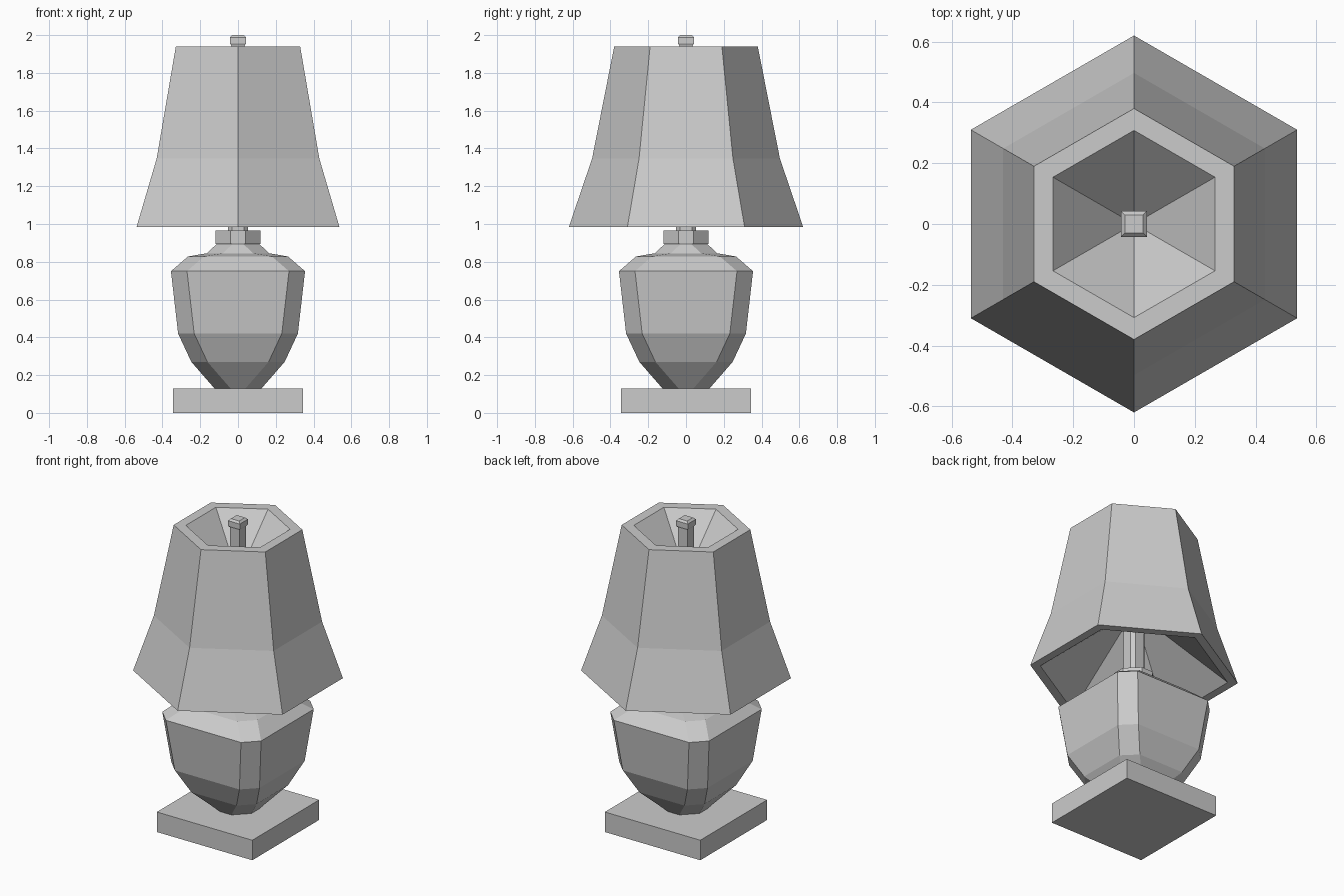
import bpy, bmesh, math

if "Cube" in bpy.data.objects:
    bpy.data.objects.remove(bpy.data.objects["Cube"])


def loft(name, rings, closed=False):
    """Skin a stack of equal-length rings; cap the ends or join last to first."""
    bm = bmesh.new()
    vs = [[bm.verts.new(p) for p in ring] for ring in rings]
    n = len(vs[0])
    pairs = list(zip(vs, vs[1:]))
    if closed:
        pairs.append((vs[-1], vs[0]))
    else:
        bm.faces.new(vs[0][::-1])
        bm.faces.new(vs[-1])
    for a, b in pairs:
        for i in range(n):
            j = (i + 1) % n
            bm.faces.new((a[i], a[j], b[j], b[i]))
    bmesh.ops.recalc_face_normals(bm, faces=bm.faces)
    me = bpy.data.meshes.new(name)
    bm.to_mesh(me)
    bm.free()
    ob = bpy.data.objects.new(name, me)
    bpy.context.collection.objects.link(ob)
    return ob


def square(h, z):
    return [(-h, -h, z), (h, -h, z), (h, h, z), (-h, h, z)]


def cut_square(h, z, c=0.085):
    """Square ring of half-width h with corners cut by c."""
    f = h - c
    return [(-f, -h, z), (f, -h, z), (h, -f, z), (h, f, z),
            (f, h, z), (-f, h, z), (-h, f, z), (-h, -f, z)]


def hexagon(r, z):
    return [(r * math.cos(math.radians(90 + 60 * k)),
             r * math.sin(math.radians(90 + 60 * k)), z) for k in range(6)]


# Square plinth
loft("base", [square(0.343, 0), square(0.343, 0.13)])

# Faceted urn with cut corners
urn = [(0.125, 0.13), (0.247, 0.27), (0.317, 0.42), (0.355, 0.75),
       (0.265, 0.828), (0.165, 0.845), (0.112, 0.895)]
loft("urn_body", [cut_square(h, z) for h, z in urn])

# Collar on top of the urn
loft("collar", [cut_square(0.12, 0.893, 0.08), cut_square(0.12, 0.965, 0.08)])

# Socket rising into the shade, then the thin rod
loft("socket", [cut_square(0.053, 0.96, 0.02), cut_square(0.053, 1.42, 0.02)])
loft("rod", [square(0.034, 1.40), square(0.034, 1.96)])

# Finial with bevelled top and bottom
loft("finial", [square(0.036, 1.945), square(0.042, 1.955),
                square(0.042, 1.988), square(0.03, 2.0)])

# Flared hexagonal shade, hollowed by a funnel from above and a cone from below
shade = [(0.56, 0.985), (0.62, 0.985), (0.497, 1.347), (0.38, 1.94),
         (0.308, 1.94), (0.03, 1.65), (0.03, 1.39)]
loft("shade", [hexagon(r, z) for r, z in shade], closed=True)
